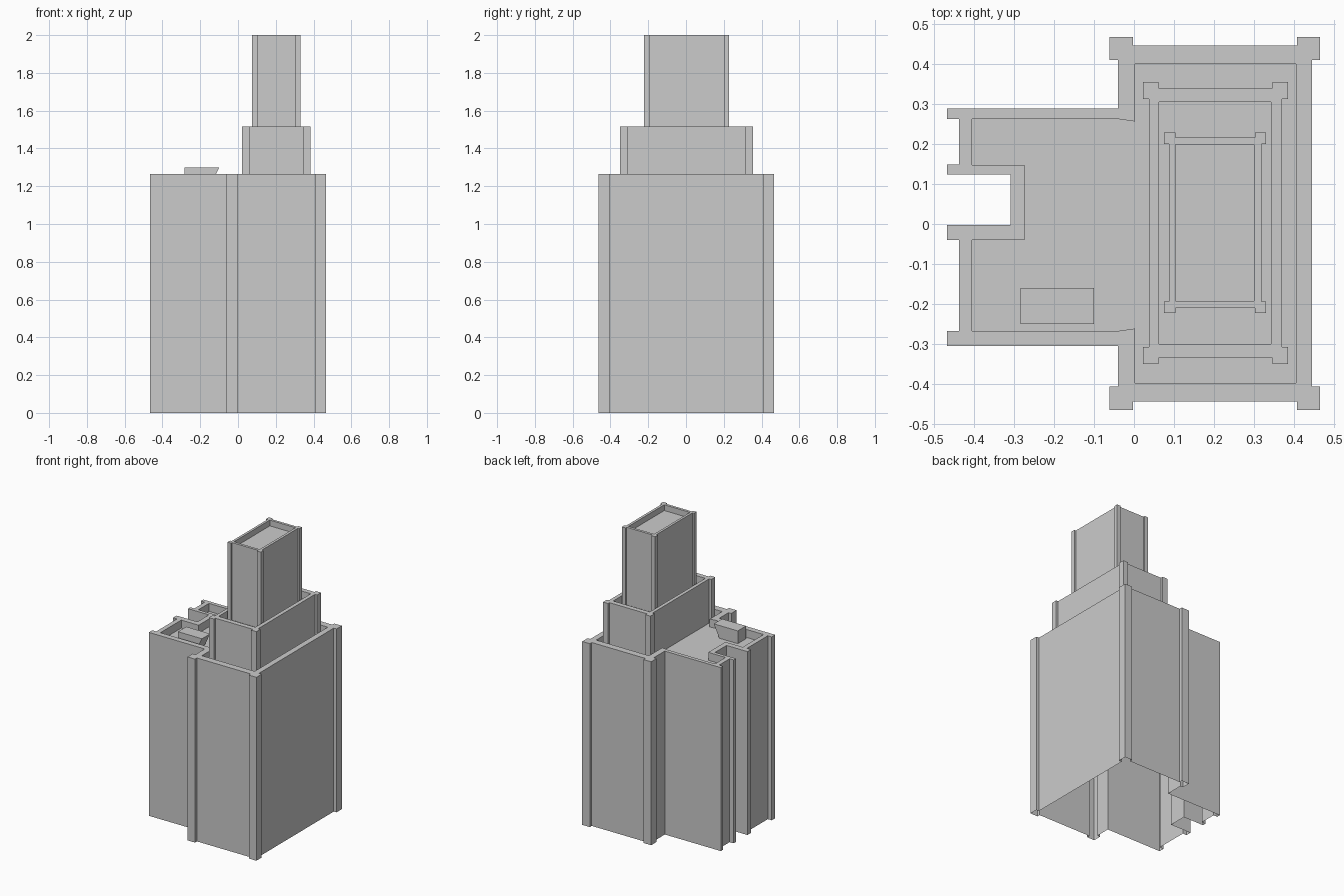
import bpy, bmesh

if "Cube" in bpy.data.objects:
    bpy.data.objects.remove(bpy.data.objects["Cube"])


def ccw(pts):
    area = sum(a[0] * b[1] - b[0] * a[1] for a, b in zip(pts, pts[1:] + pts[:1]))
    return pts if area > 0 else pts[::-1]


def finish(bm, name):
    me = bpy.data.meshes.new(name)
    bm.to_mesh(me)
    bm.free()
    ob = bpy.data.objects.new(name, me)
    bpy.context.collection.objects.link(ob)
    return ob


def walled_block(name, outer, inner, base, top, roof):
    """Open-bottomed walls, flat parapet rim and a sunken roof."""
    bm = bmesh.new()
    outer, inner = ccw(outer), ccw(inner)

    def loop(pts, z):
        return [bm.verts.new((x, y, z)) for x, y in pts]

    def band(lo, hi):
        for i in range(len(lo)):
            j = (i + 1) % len(lo)
            bm.faces.new((lo[i], lo[j], hi[j], hi[i]))

    o_top, i_top, i_low = loop(outer, top), loop(inner, top), loop(inner, roof)
    band(loop(outer, base), o_top)
    band(i_top, i_low)
    bm.faces.new(i_low)
    rim = [bm.edges.get((r[i - 1], r[i])) for r in (o_top, i_top) for i in range(len(r))]
    made = bmesh.ops.triangle_fill(bm, edges=rim, use_beauty=True, normal=(0, 0, 1))
    for f in made["geom"]:
        if isinstance(f, bmesh.types.BMFace):
            f.normal_update()
            if f.normal.z < 0:
                f.normal_flip()
    return finish(bm, name)


def pier_outline(x0, x1, y0, y1, pier, inset):
    """Rectangle with square piers standing proud at its corners."""
    a, b = x0 + pier[0], x1 - pier[0]
    c, d = y0 + pier[1], y1 - pier[1]
    l, r, f, k = x0 + inset, x1 - inset, y0 + inset, y1 - inset
    return [(x0, y0), (a, y0), (a, f), (b, f), (b, y0), (x1, y0), (x1, c), (r, c),
            (r, d), (x1, d), (x1, y1), (b, y1), (b, k), (a, k), (a, y1), (x0, y1),
            (x0, d), (l, d), (l, c), (x0, c)]


def rect(x0, x1, y0, y1):
    return [(x0, y0), (x1, y0), (x1, y1), (x0, y1)]


# Main block: corner piers plus the notched wing spliced into its left wall
block = pier_outline(-0.061, 0.465, -0.464, 0.467, (0.058, 0.058), 0.021)
wing = [(-0.04, 0.288), (-0.467, 0.288), (-0.467, 0.262), (-0.437, 0.262),
        (-0.437, 0.148), (-0.467, 0.148), (-0.467, 0.123), (-0.308, 0.123),
        (-0.308, -0.002), (-0.467, -0.002), (-0.467, -0.04), (-0.437, -0.04),
        (-0.437, -0.267), (-0.467, -0.267), (-0.467, -0.305), (-0.04, -0.305)]
main_outer = block[:18] + wing + block[18:]
main_inner = rect(0.002, 0.405, -0.397, 0.4) + [
    (0.002, 0.256), (-0.04, 0.262), (-0.405, 0.262), (-0.405, 0.147),
    (-0.273, 0.147), (-0.273, -0.04), (-0.405, -0.04), (-0.405, -0.267),
    (-0.04, -0.267), (0.002, -0.261)]
walled_block("main_block", main_outer, main_inner, 0, 1.265, 1.21)

# Upper setbacks
walled_block("middle_setback",
             pier_outline(0.022, 0.385, -0.35, 0.355, (0.039, 0.043), 0.016),
             rect(0.062, 0.342, -0.3, 0.305), 1.21, 1.515, 1.465)
walled_block("top_tower",
             pier_outline(0.075, 0.33, -0.222, 0.228, (0.028, 0.028), 0.012),
             rect(0.104, 0.3, -0.192, 0.198), 1.465, 2.0, 1.96)

# Rooftop vent with one undercut end
bm = bmesh.new()
profile = [(-0.283, 1.21), (-0.142, 1.21), (-0.10, 1.298), (-0.283, 1.298)]
face = bm.faces.new([bm.verts.new((x, -0.25, z)) for x, z in profile])
ext = bmesh.ops.extrude_face_region(bm, geom=[face], use_keep_orig=True)
bmesh.ops.translate(bm, vec=(0, 0.09, 0),
                    verts=[v for v in ext["geom"] if isinstance(v, bmesh.types.BMVert)])
bmesh.ops.recalc_face_normals(bm, faces=bm.faces)
finish(bm, "roof_vent")
